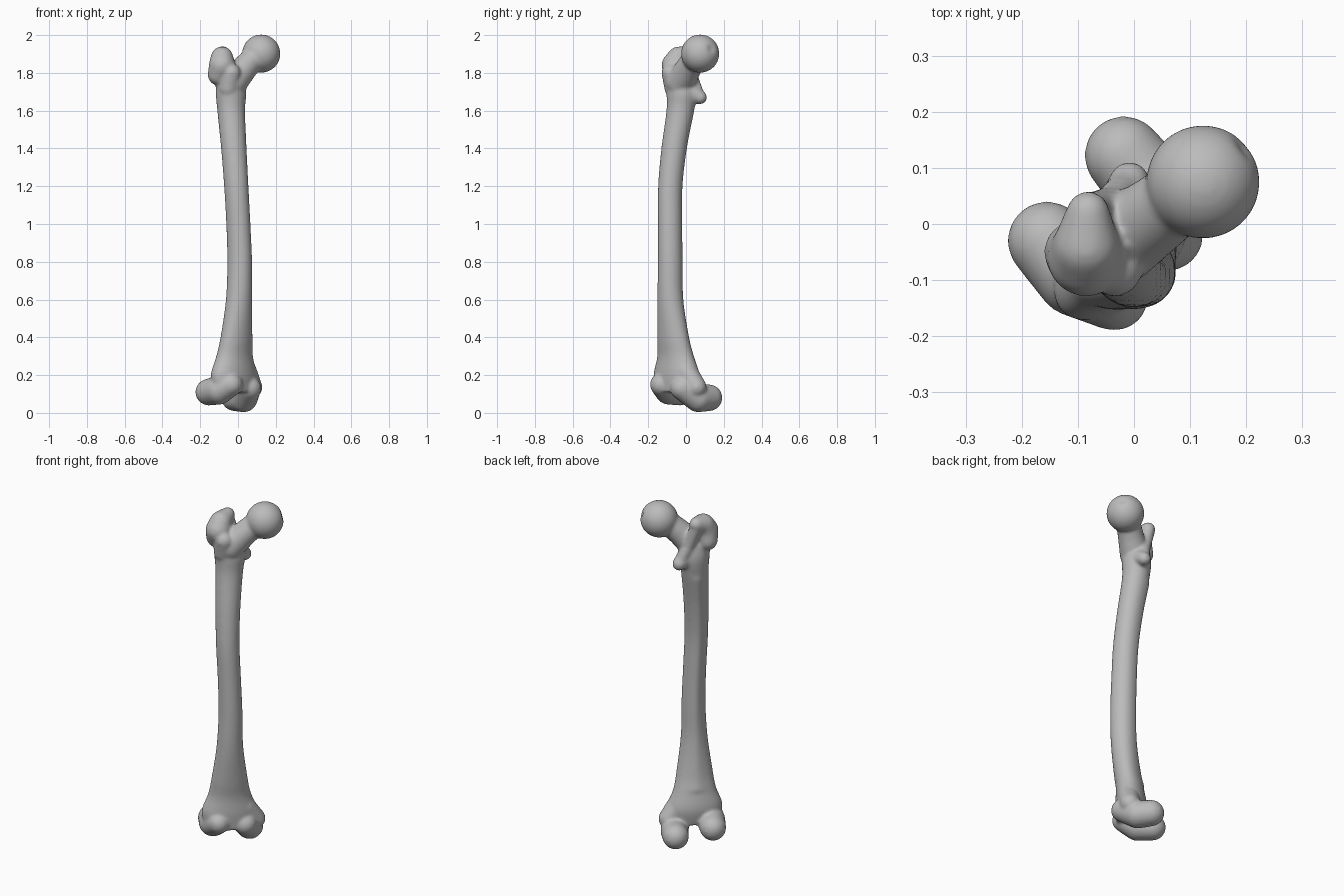
import bpy, bmesh, math
from mathutils import Vector, Matrix

cube = bpy.data.objects.get("Cube")
if cube:
    bpy.data.objects.remove(cube, do_unlink=True)

bone_grey = bpy.data.materials.new("bone_grey")
bone_grey.use_nodes = True
GREY = (0.5, 0.5, 0.5, 1)
bone_grey.diffuse_color = GREY
bone_grey.node_tree.nodes["Principled BSDF"].inputs["Base Color"].default_value = GREY

MEDIAL = Vector((1, 1, 0)).normalized()   # across the knee
REAR = Vector((-1, 1, 0)).normalized()    # towards the back of the knee
bm = bmesh.new()


def ball(center, radius, detail=3):
    return bmesh.ops.create_icosphere(bm, subdivisions=detail, radius=radius,
                                      matrix=Matrix.Translation(center))["verts"]


def limb(*stations, steps=8):
    """Rounded tapering mass through (x, y, z, radius) stations."""
    for a, b in zip(stations, stations[1:]):
        for i in range(steps + 1):
            p = Vector(a).lerp(Vector(b), i / steps)
            ball(p.xyz, p.w)


def spline(a, b, c, d, t):
    """Catmull-Rom blend of four tuples."""
    return [q + 0.5 * t * (r - p + t * (2 * p - 5 * q + 4 * r - s + t * (3 * (q - r) + s - p)))
            for p, q, r, s in zip(a, b, c, d)]


# Shaft: height, centre x, centre y, half width, half depth
sections = [
    (1.78, -.045, -.030, .070, .065),
    (1.70, -.037, -.022, .084, .078),
    (1.60, -.036, -.030, .074, .073),
    (1.40, -.022, -.063, .067, .068),
    (1.20, -.009, -.083, .063, .066),
    (1.00, .002, -.084, .062, .066),
    (0.80, .009, -.083, .064, .067),
    (0.60, .005, -.083, .071, .067),
    (0.40, -.008, -.068, .097, .070),
    (0.30, -.018, -.055, .115, .075),
    (0.20, -.022, -.050, .150, .085),
    (0.11, -.015, -.050, .140, .075),
]
SIDES, STEPS = 40, 6
padded = [sections[0]] + sections + [sections[-1]]
rings = []
for k in range(len(sections) - 1):
    for j in range(STEPS + (k == len(sections) - 2)):
        z, cx, cy, hu, hv = spline(*padded[k:k + 4], j / STEPS)
        ring = []
        for i in range(SIDES):
            a = math.tau * i / SIDES
            # raised ridge down the rear of the shaft
            ridge = 1 + 0.09 * max(0, math.sin(a)) ** 14 * (0.3 < z < 1.6)
            ring.append(bm.verts.new(Vector((cx, cy, z)) + MEDIAL * hu * math.cos(a)
                                     + REAR * hv * math.sin(a) * ridge))
        rings.append(ring)
for lo, hi in zip(rings, rings[1:]):
    for i in range(SIDES):
        n = (i + 1) % SIDES
        bm.faces.new((lo[i], hi[i], hi[n], lo[n]))
bm.faces.new(rings[0])
bm.faces.new(rings[-1][::-1])

# Head with its shallow pit
head_center = Vector((.123, .075, 1.902))
pit = Vector((.75, .6, .25)).normalized()
for v in ball(head_center, .101, 5):
    d = v.co - head_center
    v.co -= d * 0.12 * max(0, d.normalized().dot(pit)) ** 60

# Neck
limb((-.03, -.03, 1.75, .080), (.03, .01, 1.82, .070),
     (.07, .04, 1.865, .066), (.115, .07, 1.9, .072))
# Greater trochanter, with its hooked tip and front tubercle
limb((-.105, -.05, 1.79, .056), (-.085, -.06, 1.84, .070),
     (-.085, -.04, 1.88, .060), (-.082, .02, 1.903, .039))
limb((-.035, -.08, 1.80, .050), (-.05, -.06, 1.72, .055))
# Rear crest and lesser trochanter
limb((-.08, .02, 1.88, .036), (-.045, .035, 1.77, .032), (-.012, .07, 1.68, .030))
limb((-.02, .02, 1.70, .052), (-.008, .075, 1.67, .037))
# Outer condyle
limb((-.155, -.030, .11, .071), (-.10, -.09, .12, .077), (-.035, -.13, .15, .061))
# Inner condyle and epicondyle
limb((-.018, .122, .08, .071), (.03, .065, .078, .075), (.06, -.02, .13, .064))
limb((.075, .055, .135, .055), (.04, .0, .22, .060))

mesh = bpy.data.meshes.new("thigh_bone")
bm.to_mesh(mesh)
bm.free()
mesh.materials.append(bone_grey)
bone = bpy.data.objects.new("thigh_bone", mesh)
bpy.context.collection.objects.link(bone)

# Fuse the masses into one skin and soften the joins
fuse = bone.modifiers.new("fuse", "REMESH")
fuse.mode = "VOXEL"
fuse.voxel_size = 0.008
fuse.use_smooth_shade = True
soften = bone.modifiers.new("soften", "SMOOTH")
soften.factor = 0.5
soften.iterations = 10
